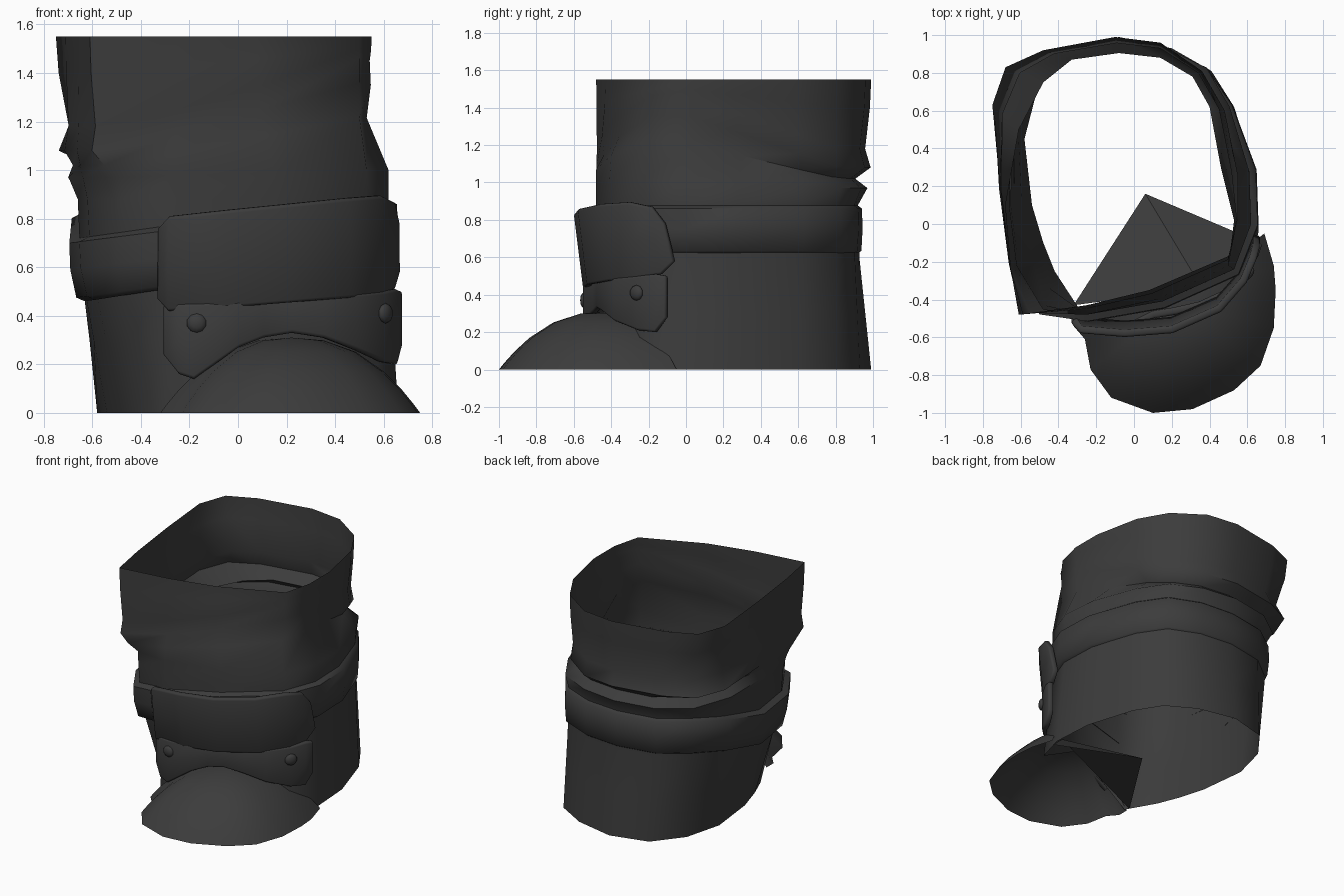
import bpy, bmesh, math
from mathutils import Vector

default_cube = bpy.data.objects.get("Cube")
if default_cube:
    bpy.data.objects.remove(default_cube)

leather = bpy.data.materials.new("dark grey leather")
leather.use_nodes = True
grey = (0.045, 0.045, 0.045, 1)
leather.diffuse_color = grey
shader = next(n for n in leather.node_tree.nodes if n.type == "BSDF_PRINCIPLED")
shader.inputs["Base Color"].default_value = grey
shader.inputs["Roughness"].default_value = 0.7


def finish(name, bm, thickness=0, bevel=0, angle=60):
    """Turn a bmesh into a smooth shaded object."""
    mesh = bpy.data.meshes.new(name)
    bmesh.ops.remove_doubles(bm, verts=bm.verts, dist=0.0005)
    bmesh.ops.recalc_face_normals(bm, faces=bm.faces)
    bm.to_mesh(mesh)
    bm.free()
    mesh.materials.append(leather)
    obj = bpy.data.objects.new(name, mesh)
    bpy.context.collection.objects.link(obj)
    if thickness:
        solid = obj.modifiers.new("thickness", "SOLIDIFY")
        solid.thickness = thickness
        solid.offset = 0
    if bevel:
        edge = obj.modifiers.new("soft edge", "BEVEL")
        edge.width = bevel
        edge.segments = 2
        edge.angle_limit = math.radians(angle)
    bpy.ops.object.select_all(action="DESELECT")
    obj.select_set(True)
    bpy.context.view_layer.objects.active = obj
    bpy.ops.object.shade_smooth_by_angle(angle=math.radians(angle))
    return obj


def loft(rings, closed):
    """Bridge equal-length rows of points with quads."""
    bm = bmesh.new()
    rows = [[bm.verts.new(p) for p in ring] for ring in rings]
    for low, high in zip(rows, rows[1:]):
        count = len(low)
        for i in range(count if closed else count - 1):
            j = (i + 1) % count
            bm.faces.new((low[i], low[j], high[j], high[i]))
    return bm


def outward(outline):
    """Unit outward directions of a counter-clockwise outline."""
    result = []
    for i in range(len(outline)):
        d = outline[(i + 1) % len(outline)] - outline[i - 1]
        result.append(Vector((d.y, -d.x)).normalized())
    return result


def clamp(value):
    return min(1, max(0, value))


def points(*pairs):
    return [Vector(p) for p in pairs]


# Shaft outlines, from the front corner round the +x side and the back
sole = points((-.42, -.25), (-.3, -.46), (.15, -.42), (.6, -.25), (.66, -.04), (.64, .27), (.53, .62),
              (.41, .81), (.2, .93), (-.08, .99), (-.35, .92), (-.51, .72), (-.58, .45), (-.54, .1), (-.48, -.1))
ankle = points((-.48, -.45), (-.25, -.48), (.15, -.41), (.53, -.24), (.62, 0), (.61, .28), (.5, .62),
               (.37, .81), (.15, .9), (-.1, .92), (-.38, .87), (-.56, .74), (-.65, .48), (-.66, .1), (-.62, -.22))
neck = points((-.55, -.47), (-.25, -.48), (.12, -.4), (.5, -.22), (.53, .02), (.46, .3), (.4, .62),
              (.31, .78), (.14, .88), (-.08, .905), (-.33, .87), (-.48, .75), (-.61, .5), (-.68, .1), (-.65, -.25))
cuff = points((-.61, -.48), (-.25, -.43), (.08, -.35), (.5, -.17), (.55, .03), (.55, .26), (.48, .6),
              (.36, .81), (.14, .96), (-.1, .99), (-.48, .92), (-.68, .83), (-.75, .63), (-.71, .2), (-.66, -.2))

# Lower shaft tapers from the sole to the ankle
rings = []
for z, blend in ((0, 0), (.3, .45), (.6, .9), (.88, 1)):
    ring = [a.lerp(b, blend).to_3d() + Vector((0, 0, z)) for a, b in zip(sole, ankle)]
    ring[2].z = max(z, .28)     # the front stops above the toe cap
    rings.append(ring)

# Folds above it: height, from, to, blend, bulge at the back, rise toward the front
for z, first, last, blend, bulge, rise in ((.97, ankle, neck, 0, .05, .03), (1.02, neck, cuff, 0, 0, .2),
                                           (1.08, neck, cuff, .85, .01, .28), (1.18, neck, cuff, .62, 0, .28),
                                           (1.4, neck, cuff, .92, 0, .1), (1.55, neck, cuff, 1, 0, 0)):
    ring = []
    for a, b, n in zip(first, last, outward(first)):
        p = a.lerp(b, blend)
        p += n * bulge * clamp(p.y - p.x)
        ring.append((p.x, p.y, z + rise * (1 - clamp(p.y * 1.2)) * clamp(.5 + p.x)))
    rings.append(ring)
finish("boot_shaft", loft(rings, True))

# Toe cap: half dome fanned from the instep, open underneath
toe_rim = points((-.32, -.46), (-.32, -.54), (-.26, -.61), (-.23, -.77), (-.12, -.92), (.1, -1),
                 (.31, -.98), (.53, -.88), (.67, -.75), (.74, -.55), (.75, -.35), (.74, -.22), (.69, -.05))
instep = Vector((.22, -.42))
height = .31
rings = []
for s in (1, .95, .86, .72, .5, .25, 0):
    rings.append([instep.lerp(p, s).to_3d() + Vector((0, 0, height * (1 - s ** 2.4))) for p in toe_rim])
finish("toe_cap", loft(rings, False))

# Folded inner flap behind the toe cap
bm = bmesh.new()
left, ridge, right, tip = [bm.verts.new(p) for p in
                           ((-.32, -.43, 0), (.36, -.34, .26), (.65, -.09, 0), (.06, .16, 0))]
bm.faces.new((left, ridge, tip))
bm.faces.new((ridge, right, tip))
finish("inner_flap", bm, angle=20)

# Strap round the ankle, lower on the -x front corner
rings = []
for depth, rise in ((-.008, 0), (.025, .015), (.04, .13), (.035, .24), (-.008, .26)):
    ring = []
    for p, low, n in zip(ankle, sole, outward(ankle)):
        z = .62 + rise - .23 * max(0, .5 - p.x) * min(.6, max(0, .7 - p.y))
        q = p.lerp(low, max(0, .7 - z) * .7) + n * depth * (1 if p.y < .6 else .6)
        ring.append((q.x, q.y, z))
    rings.append(ring)
finish("ankle_strap", loft(rings, True))


def curved_plate(name, columns, lean, thickness, bevel):
    """Plate from columns of x, y, bottom and top."""
    rings = []
    for t in (0, .5, 1):
        rings.append([(x, y + lean * (1 - t), low + (top - low) * t) for x, y, low, top in columns])
    return finish(name, loft(rings, False), thickness, bevel)


# Wide front plate over the strap
curved_plate("front_plate", [(-.32, -.51, .47, .76), (-.28, -.56, .42, .81), (-.05, -.58, .435, .835),
                             (.2, -.56, .455, .86), (.45, -.45, .475, .885), (.58, -.3, .49, .895),
                             (.63, -.18, .51, .87), (.65, -.11, .58, .78)], .05, .04, .012)

# Lower band with two hanging tabs
curved_plate("tab_band", [(-.3, -.48, .24, .45), (-.24, -.52, .16, .45), (-.18, -.53, .14, .45),
                          (0, -.53, .27, .46), (.1, -.48, .31, .47), (.22, -.46, .33, .47),
                          (.35, -.43, .31, .48), (.48, -.37, .26, .49), (.59, -.25, .21, .5),
                          (.64, -.16, .2, .51), (.66, -.1, .28, .5)], 0, .04, .012)

# Rivets on the tabs
for name, place, facing in (("right_rivet", (-.17, -.545, .37), (0, -1, 0)),
                            ("left_rivet", (.608, -.265, .41), (.8, -.6, 0))):
    bm = bmesh.new()
    bmesh.ops.create_uvsphere(bm, u_segments=10, v_segments=6, radius=.042)
    bmesh.ops.scale(bm, vec=(1, 1, .5), verts=bm.verts)
    rivet = finish(name, bm)
    rivet.location = place
    rivet.rotation_euler = Vector(facing).to_track_quat("Z", "Y").to_euler()
